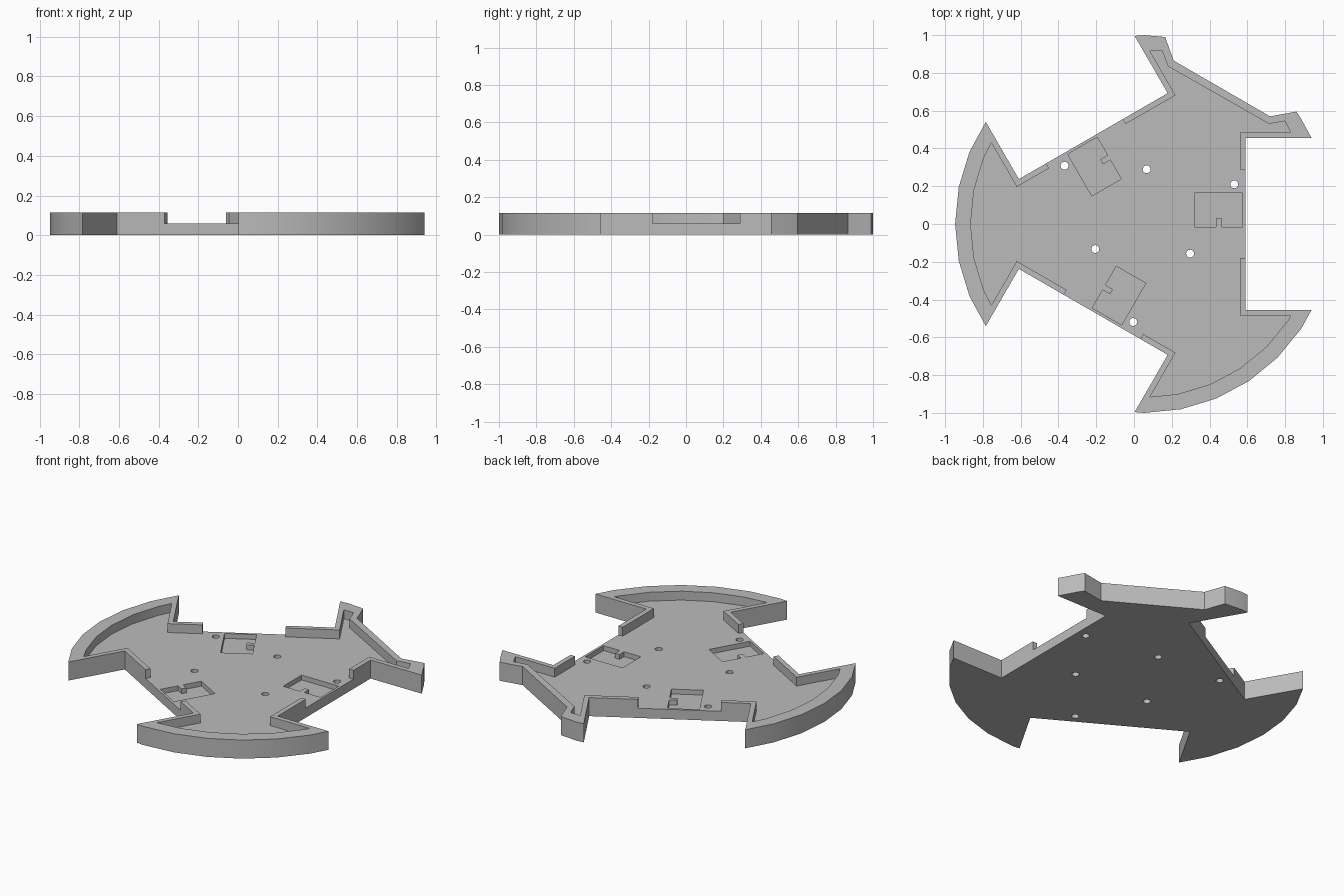
import bpy, bmesh
from math import sin, cos, radians
from mathutils import Matrix, Vector

if "Cube" in bpy.data.objects:
    bpy.data.objects.remove(bpy.data.objects["Cube"])

CENTRE = Vector((0.053, 0.0))
HEIGHT, FLOOR, POCKET = 0.115, 0.06, 0.03
ARC_STEP = 11.25

grey = bpy.data.materials.new("plain grey")
grey.use_nodes = True
grey.diffuse_color = (0.5, 0.5, 0.5, 1)
grey.node_tree.nodes["Principled BSDF"].inputs["Base Color"].default_value = (0.5, 0.5, 0.5, 1)


def turn(points, k):
    """Rotate 2D points by k thirds of a turn."""
    m = Matrix.Rotation(radians(120 * k), 2)
    return [m @ Vector(p) for p in points]


def prism(name, points, z0, z1):
    """Extrude a closed 2D profile between two heights."""
    bm = bmesh.new()
    face = bm.faces.new([bm.verts.new((*(Vector(p) + CENTRE), z0)) for p in points])
    top = bmesh.ops.extrude_face_region(bm, geom=[face])["geom"]
    bmesh.ops.translate(bm, vec=(0, 0, z1 - z0),
                        verts=[v for v in top if isinstance(v, bmesh.types.BMVert)])
    bmesh.ops.recalc_face_normals(bm, faces=bm.faces)
    mesh = bpy.data.meshes.new(name)
    bm.to_mesh(mesh)
    bm.free()
    mesh.materials.append(grey)
    obj = bpy.data.objects.new(name, mesh)
    bpy.context.collection.objects.link(obj)
    return obj


def circle(x, y, r, n=16):
    return [(x + r * cos(radians(360 * i / n)), y + r * sin(radians(360 * i / n)))
            for i in range(n)]


def outline(notch_x, tip_x, half, radius, start, end, trimmed):
    """Three straight sides joined by two round lobes and one trimmed lobe."""
    side = [(tip_x, -half), (notch_x, -half), (notch_x, half), (tip_x, half)]
    points = []
    for k in range(3):
        points += turn(side, k)
        if k == 0:
            points += [Vector(p) for p in trimmed]
            continue
        for i in range(64):
            a = i * ARC_STEP
            if start + 120 * k < a < end + 120 * k:
                points.append(Vector((radius * cos(radians(a)), radius * sin(radians(a)))))
    return points


# Body block and the hollow that leaves a rim around it
outer = outline(0.537, 0.887, 0.455, 1.0, 27.5, 92.5,
                [(0.83, 0.56), (0.807, 0.595), (0.667, 0.57), (0.157, 0.865),
                 (0.112, 0.99), (0, 1)])
inner = outline(0.507, 0.777, 0.485, 0.918, 32.5, 87.5,
                [(0.747, 0.545), (0.662, 0.53), (0.127, 0.835), (0.097, 0.915)])
body = prism("chassis_tray", outer, 0, HEIGHT)
cutters = [prism("hollow_cutter", inner, FLOOR, 0.2)]

# Rim gaps, keyed pockets and screw holes on each of the three sides
gap = [(0.45, -0.18), (0.6, -0.18), (0.6, 0.288), (0.45, 0.288)]
pocket = [(0.267, -0.015), (0.382, -0.015), (0.382, 0.03), (0.412, 0.03),
          (0.412, -0.015), (0.522, -0.015), (0.522, 0.165), (0.267, 0.165)]
for k in range(3):
    cutters.append(prism("gap_cutter", turn(gap, k), FLOOR, 0.2))
    cutters.append(prism("pocket_cutter", turn(pocket, k), POCKET, 0.2))
    for x, y in ((0.478, 0.21), (0.244, -0.157)):
        cutters.append(prism("hole_cutter", turn(circle(x, y, 0.021), k), -0.1, 0.2))

# Carve the body
bpy.context.view_layer.objects.active = body
for cutter in cutters:
    cutter.hide_render = True
    mod = body.modifiers.new("cut", "BOOLEAN")
    mod.operation = "DIFFERENCE"
    mod.solver = "EXACT"
    mod.object = cutter
    bpy.ops.object.modifier_apply(modifier=mod.name)
for cutter in cutters:
    bpy.data.objects.remove(cutter)

# Smooth the round walls, keep the edges crisp
bpy.ops.object.select_all(action="DESELECT")
body.select_set(True)
bpy.ops.object.shade_smooth_by_angle(angle=radians(25))
